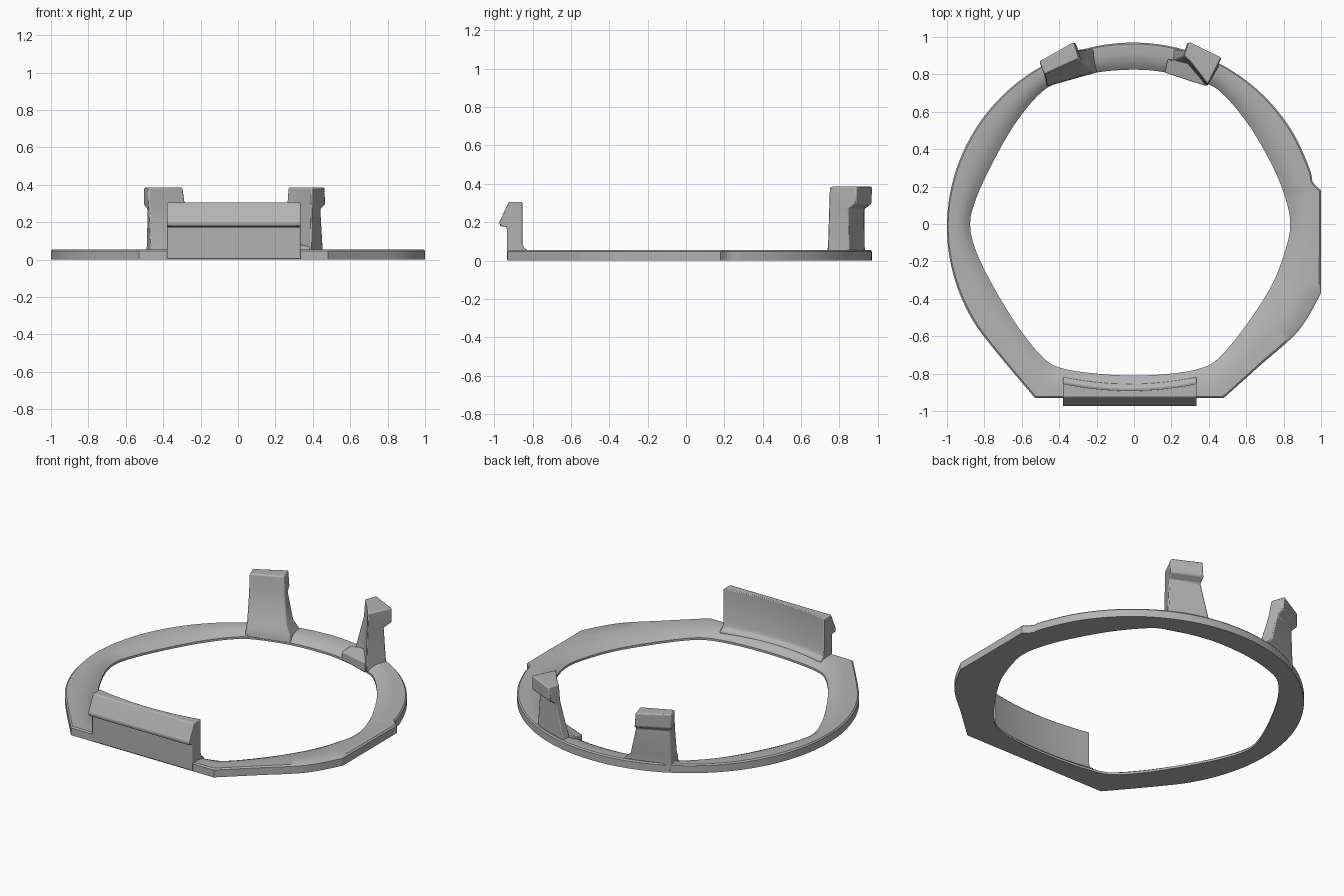
import bpy, bmesh, math
from mathutils import Vector

cube = bpy.data.objects.get("Cube")
if cube:
    bpy.data.objects.remove(cube, do_unlink=True)

grey = bpy.data.materials.new("matte grey")
grey.use_nodes = True
colour = (0.45, 0.45, 0.45, 1)
grey.diffuse_color = colour
grey.node_tree.nodes["Principled BSDF"].inputs["Base Color"].default_value = colour


def loft(name, rings, wrap=False, bevel=0.0):
    """Skin closed loops of points; cap the ends unless the loops wrap round."""
    bm = bmesh.new()
    loops = [[bm.verts.new(p) for p in ring] for ring in rings]
    pairs = list(zip(loops, loops[1:]))
    if wrap:
        pairs.append((loops[-1], loops[0]))
    for a, b in pairs:
        for i in range(len(a)):
            j = (i + 1) % len(a)
            bm.faces.new((a[i], a[j], b[j], b[i]))
    if not wrap:
        bm.faces.new(loops[0][::-1])
        bm.faces.new(loops[-1])
    bmesh.ops.recalc_face_normals(bm, faces=bm.faces)
    mesh = bpy.data.meshes.new(name)
    bm.to_mesh(mesh)
    bm.free()
    mesh.materials.append(grey)
    ob = bpy.data.objects.new(name, mesh)
    bpy.context.collection.objects.link(ob)
    if bevel:
        mod = ob.modifiers.new("soft edges", 'BEVEL')
        mod.width = bevel
        mod.segments = 2
        mod.limit_method = 'ANGLE'
        mod.angle_limit = math.radians(35)
    for poly in mesh.polygons:
        poly.use_smooth = True
    mesh.set_sharp_from_angle(angle=math.radians(35))
    return ob


def spline(points, steps=8):
    """Closed smooth curve; repeated points make corners."""
    pts = [Vector(p) for p in points]
    n, out = len(pts), []
    for i in range(n):
        a, b, c, d = (pts[(i + k) % n] for k in (-1, 0, 1, 2))
        if (b - c).length < 1e-6:
            continue
        for s in range(steps):
            t = s / steps
            out.append(0.5 * (2 * b + (c - a) * t + (2 * a - 5 * b + 4 * c - d) * t * t
                              + (3 * b - a - 3 * c + d) * t ** 3))
    return out


def radius_at(poly, angle):
    """Distance from the centre to the outline in one direction."""
    d = Vector((math.cos(angle), math.sin(angle)))
    best = 0
    for p, q in zip(poly, poly[1:] + poly[:1]):
        e = q - p
        det = d.cross(e)
        if abs(det) < 1e-9:
            continue
        r, s = p.cross(e) / det, p.cross(d) / det
        if r > 0 and -1e-4 <= s <= 1.0001:
            best = max(best, r)
    return best


# Ring: round outside with a flat front and a side tab, lobed opening
corners = [(1, 0.18), (1, -0.37), (0.48, -0.93), (-0.53, -0.93)]
tab, right_low, front_right, front_left = corners
arc = [(0.995 * math.cos(math.radians(a)) - 0.005, 0.985 * math.sin(math.radians(a)) - 0.015)
       for a in range(18, 224, 12)]
outer = spline([tab, tab, right_low, right_low, (0.88, -0.57), (0.67, -0.76),
                front_right, front_right, front_left, front_left]
               + arc[::-1] + [(0.955, 0.225)])
inner = spline([(0.835, 0), (0.815, 0.12), (0.75, 0.29), (0.62, 0.52), (0.47, 0.7), (0.36, 0.76),
                (0.17, 0.81), (0, 0.825), (-0.2, 0.81), (-0.38, 0.765), (-0.5, 0.7), (-0.64, 0.53),
                (-0.77, 0.3), (-0.85, 0.12), (-0.876, 0), (-0.85, -0.13), (-0.76, -0.32),
                (-0.62, -0.55), (-0.49, -0.71), (-0.39, -0.77), (-0.2, -0.8), (0, -0.81),
                (0.2, -0.8), (0.36, -0.77), (0.46, -0.71), (0.6, -0.54), (0.74, -0.32),
                (0.815, -0.12)])
section = [(0, 0), (0, 0.047), (0.05, 0.055), (0.4, 0.054), (0.65, 0.046),
           (0.85, 0.031), (1, 0.014), (1, 0)]
angles = [math.tau * i / 240 for i in range(240)]
angles += [math.atan2(y, x) % math.tau for x, y in corners]
rings = []
for ang in sorted(set(angles)):
    ro, ri = radius_at(outer, ang), radius_at(inner, ang)
    rings.append([((ro + (ri - ro) * t) * math.cos(ang), (ro + (ri - ro) * t) * math.sin(ang), z)
                  for t, z in section])
loft("ring", rings, wrap=True)

# Front clip: upright wall with a curved back and a wedge-shaped lip
rings = []
for i in range(17):
    u = i / 8 - 1
    back = -0.89 + 0.037 * u * u
    rings.append([(-0.0225 + 0.3575 * u, y, z) for y, z in (
        (-0.933, 0.002), (-0.935, 0.175), (-0.97, 0.18), (-0.974, 0.2), (-0.925, 0.305),
        (back, 0.305), (back, 0.09), (back + 0.01, 0.065), (back + 0.035, 0.05), (back + 0.035, 0.02))])
loft("front_clip", rings, bevel=0.005)


def post(name, levels):
    """Hooked post from (height, outline) levels."""
    loft(name, [[(x, y, z) for x, y in outline] for z, outline in levels], bevel=0.008)


# Rear right post: broad sloping inner face, hook on the outside
post("rear_right_post", [
    (0.01, [(-0.465, 0.735), (-0.195, 0.81), (-0.21, 0.94), (-0.49, 0.85)]),
    (0.06, [(-0.465, 0.738), (-0.21, 0.815), (-0.22, 0.935), (-0.49, 0.85)]),
    (0.1, [(-0.467, 0.755), (-0.245, 0.84), (-0.26, 0.935), (-0.488, 0.85)]),
    (0.27, [(-0.475, 0.785), (-0.28, 0.872), (-0.3, 0.935), (-0.485, 0.845)]),
    (0.295, [(-0.476, 0.79), (-0.282, 0.876), (-0.313, 0.97), (-0.507, 0.87)]),
    (0.385, [(-0.48, 0.8), (-0.295, 0.885), (-0.323, 0.973), (-0.505, 0.87)])])

# Rear left post: angled inner corner, hook on the outside
post("rear_left_post", [
    (0.01, [(0.39, 0.735), (0.285, 0.85), (0.2, 0.87), (0.2, 0.94), (0.46, 0.85)]),
    (0.07, [(0.39, 0.737), (0.288, 0.855), (0.215, 0.875), (0.22, 0.935), (0.455, 0.85)]),
    (0.27, [(0.393, 0.743), (0.297, 0.865), (0.26, 0.895), (0.275, 0.93), (0.443, 0.845)]),
    (0.295, [(0.394, 0.744), (0.298, 0.866), (0.262, 0.897), (0.285, 0.97), (0.468, 0.888)]),
    (0.385, [(0.395, 0.747), (0.3, 0.87), (0.268, 0.9), (0.295, 0.974), (0.466, 0.89)])])

# Sloping foot inside the rear left post
foot = [(0.165, 0.81), (0.385, 0.737), (0.3, 0.87), (0.18, 0.88)]
tops = (0.055, 0.07, 0.095, 0.07)
loft("rear_left_foot", [[(x, y, 0.005) for x, y in foot],
                        [(x, y, z) for (x, y), z in zip(foot, tops)]], bevel=0.005)
